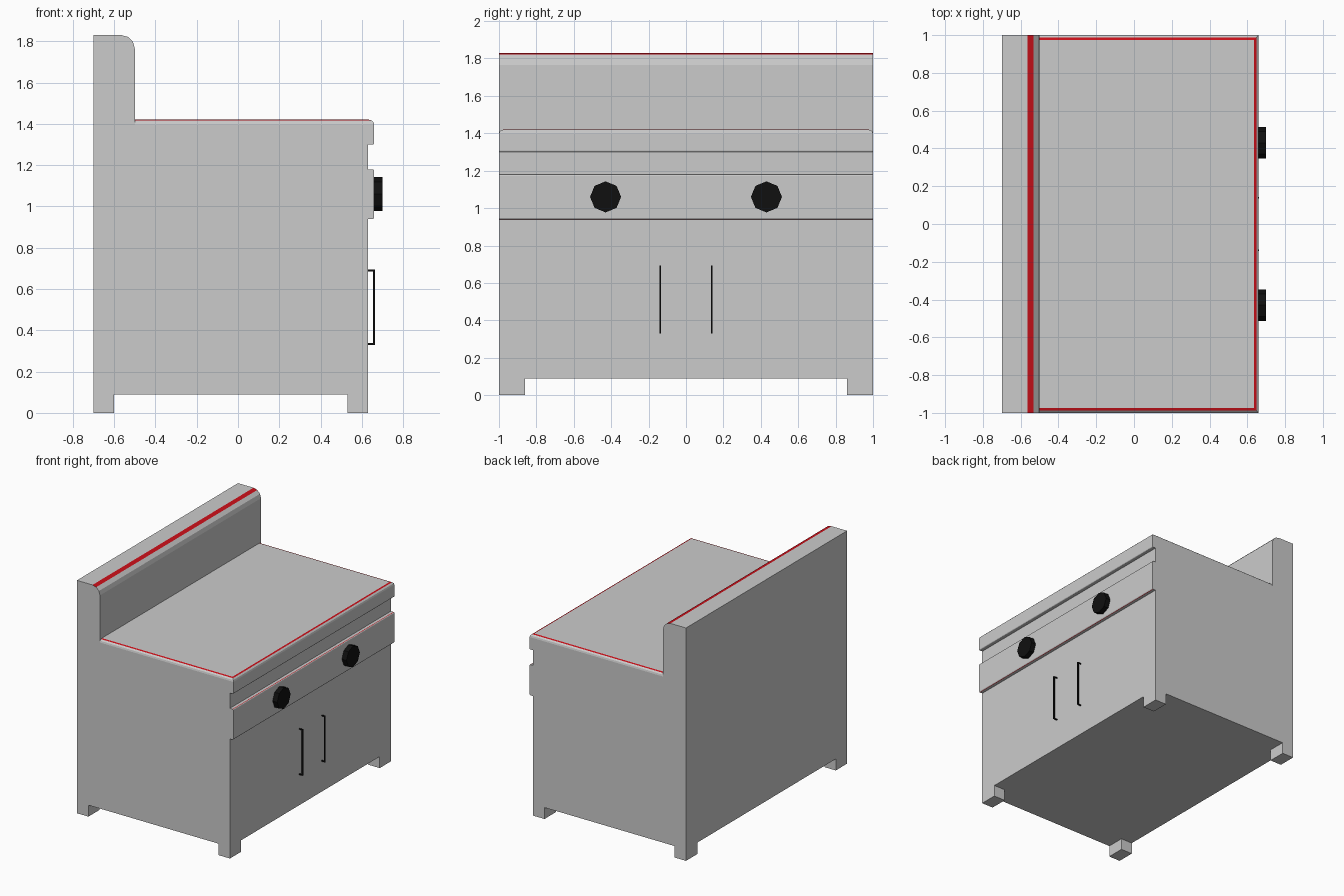
import bpy, bmesh, math
from mathutils import Matrix, Vector

if "Cube" in bpy.data.objects:
    bpy.data.objects.remove(bpy.data.objects["Cube"])


def material(name, color):
    m = bpy.data.materials.new(name)
    m.diffuse_color = color
    m.use_nodes = True
    m.node_tree.nodes["Principled BSDF"].inputs["Base Color"].default_value = m.diffuse_color
    return m


RED = material("red_trim", (0.60, 0.005, 0.01, 1))
BLACK = material("black", (0.005, 0.005, 0.005, 1))


def finish(name, bm, mats=()):
    me = bpy.data.meshes.new(name)
    bm.normal_update()
    bm.to_mesh(me)
    bm.free()
    for m in mats:
        me.materials.append(m)
    ob = bpy.data.objects.new(name, me)
    bpy.context.collection.objects.link(ob)
    return ob


def add_box(bm, lo, hi):
    lo, hi = Vector(lo), Vector(hi)
    mat = Matrix.Translation((lo + hi) / 2) @ Matrix.Diagonal((*(hi - lo), 1))
    bmesh.ops.create_cube(bm, size=1, matrix=mat)


def round_edges(bm, test, radius):
    """Bevel every edge whose midpoint passes the test."""
    edges = [e for e in bm.edges if test((e.verts[0].co + e.verts[1].co) / 2)]
    bmesh.ops.bevel(bm, geom=edges, offset=radius, segments=3, profile=0.5,
                    affect='EDGES', clamp_overlap=True)


def paint_trim(bm, below=False):
    """First strip of each rounded edge is red."""
    bm.normal_update()
    for f in bm.faces:
        nz = abs(f.normal.z) if below else f.normal.z
        if 0.8 < nz < 0.995:
            f.material_index = 1


def near(a, b):
    return abs(a - b) < 1e-3


# Cabinet body
bm = bmesh.new()
add_box(bm, (-0.70, -1, 0.09), (0.63, 1, 1.30))
finish("cabinet_body", bm)

# Backsplash with rounded front top edge
bm = bmesh.new()
add_box(bm, (-0.70, -1, 1.30), (-0.50, 1, 1.83))
round_edges(bm, lambda c: near(c.x, -0.50) and near(c.z, 1.83), 0.065)
paint_trim(bm)
finish("backsplash", bm, (None, RED))

# Countertop, rounded on the front and both sides
bm = bmesh.new()
add_box(bm, (-0.50, -1, 1.30), (0.66, 1, 1.42))
round_edges(bm, lambda c: near(c.z, 1.42) and c.x > -0.49, 0.025)
round_edges(bm, lambda c: near(c.z, 1.30) and near(c.x, 0.66), 0.007)
paint_trim(bm)
finish("countertop", bm, (None, RED))

# Control panel
bm = bmesh.new()
add_box(bm, (0.63, -1, 0.94), (0.66, 1, 1.18))
round_edges(bm, lambda c: near(c.x, 0.66) and near(abs(c.z - 1.06), 0.12), 0.008)
paint_trim(bm, below=True)
finish("control_panel", bm, (None, RED))

# Feet
for xn, x in (("back", -0.70), ("front", 0.53)):
    for yn, y in (("left", -1.0), ("right", 0.86)):
        bm = bmesh.new()
        add_box(bm, (x, y, 0), (x + 0.10, y + 0.14, 0.09))
        finish(f"{xn}_{yn}_foot", bm)

for side, s in (("left", -1), ("right", 1)):
    # Octagonal knobs
    bm = bmesh.new()
    bmesh.ops.create_cone(
        bm, cap_ends=True, segments=8, radius1=0.083, radius2=0.083, depth=0.04,
        matrix=Matrix.Translation((0.68, s * 0.43, 1.06)) @ Matrix.Rotation(math.pi / 2, 4, 'Y'))
    finish(f"{side}_knob", bm, (BLACK,))

    # Door handles: upright bar and two stubs
    bm = bmesh.new()
    y0, y1 = s * 0.138 - 0.004, s * 0.138 + 0.004
    add_box(bm, (0.653, y0, 0.33), (0.663, y1, 0.694))
    for z in (0.33, 0.686):
        add_box(bm, (0.63, y0, z), (0.653, y1, z + 0.008))
    finish(f"{side}_door_handle", bm, (BLACK,))
